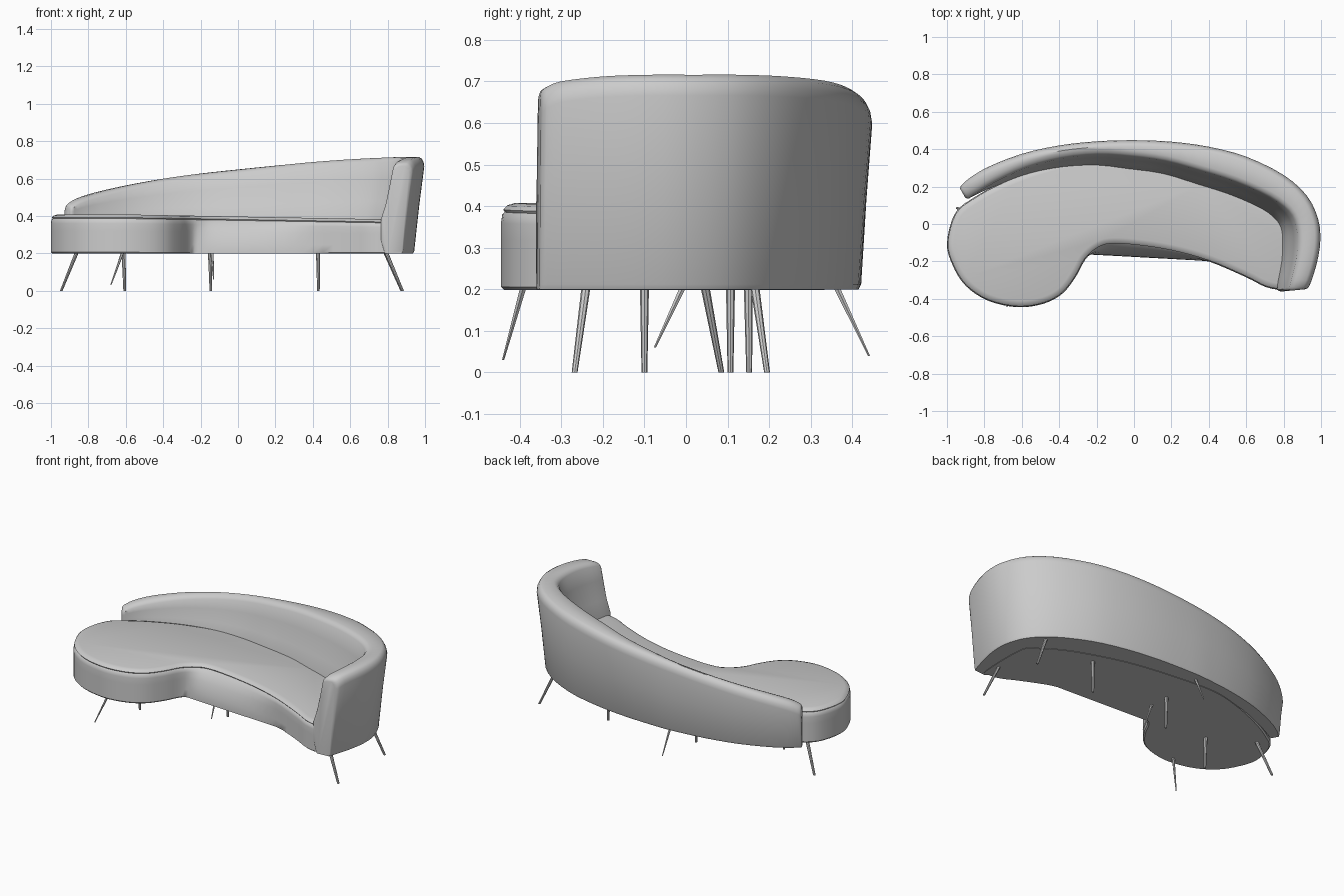
import bpy, bmesh, math
from mathutils import Vector

if "Cube" in bpy.data.objects:
    bpy.data.objects.remove(bpy.data.objects["Cube"])


def spline(pts, steps, closed=False):
    """Catmull-Rom interpolation of tuples of any length."""
    n, out = len(pts), []
    for i in range(n if closed else n - 1):
        idx = [(i + k) % n if closed else min(max(i + k, 0), n - 1) for k in (-1, 0, 1, 2)]
        a, b, c, d = (pts[j] for j in idx)
        for s in range(steps):
            t = s / steps
            out.append(tuple(0.5 * (2 * q + (r - p) * t + (2 * p - 5 * q + 4 * r - u) * t * t
                                    + (3 * q - p - 3 * r + u) * t ** 3)
                             for p, q, r, u in zip(a, b, c, d)))
    if not closed:
        out.append(pts[-1])
    return out


def loft(name, rings, angle=40):
    """Skin a list of closed rings and cap both ends."""
    bm = bmesh.new()
    vs = [[bm.verts.new(p) for p in r] for r in rings]
    for a, b in zip(vs, vs[1:]):
        for i in range(len(a)):
            j = (i + 1) % len(a)
            bm.faces.new((a[i], a[j], b[j], b[i]))
    bm.faces.new(vs[0][::-1])
    bm.faces.new(vs[-1])
    bmesh.ops.recalc_face_normals(bm, faces=bm.faces)
    mesh = bpy.data.meshes.new(name)
    bm.to_mesh(mesh)
    bm.free()
    ob = bpy.data.objects.new(name, mesh)
    bpy.context.collection.objects.link(ob)
    bpy.ops.object.select_all(action='DESELECT')
    ob.select_set(True)
    bpy.context.view_layer.objects.active = ob
    bpy.ops.object.shade_smooth_by_angle(angle=math.radians(angle))
    return ob


# Seat: kidney outline, stacked into layers with a seam near the top
outline = spline([(-1, -.1), (-.97, -.22), (-.9, -.33), (-.78, -.41), (-.62, -.445),
                  (-.48, -.425), (-.38, -.37), (-.31, -.28), (-.26, -.19), (-.2, -.135),
                  (-.13, -.11), (0, -.115), (.2, -.145), (.4, -.2), (.6, -.285), (.7, -.335),
                  (.78, -.35), (.83, -.32), (.83, 0), (.75, .08), (.6, .17), (.3, .27),
                  (0, .32), (-.3, .34), (-.5, .30), (-.7, .225), (-.85, .145), (-.955, .06)],
                 4, closed=True)


def seat_ring(z, inset, flare):
    ring, n = [], len(outline)
    for i, (x, y) in enumerate(outline):
        a, b = outline[i - 1], outline[(i + 1) % n]
        t = Vector((b[0] - a[0], b[1] - a[1])).normalized()
        px, py = x - t.y * inset, y + t.x * inset
        if -.3 < x < .5 and y < 0:      # concave front slopes out to a straighter base
            py += flare * (min(py, -.165 - .055 * (x + .2)) - py)
        tilt = -.018 * max(px + .6, 0) * (z - .2) / .2     # top falls gently to the right
        ring.append((px, py, z + tilt))
    return ring


loft("seat", [seat_ring(*l) for l in [(.198, .008, 1), (.206, 0, 1), (.25, 0, .95), (.32, 0, .6),
                                      (.36, 0, .25), (.38, .003, 0), (.386, .009, 0),
                                      (.392, .005, 0), (.402, .015, 0), (.408, .035, 0)]])

# Backrest: outer x, y, inner x, y, top height, inward lean at seat level
stations = spline([(-.925, .205, -.885, .135, .465, 0), (-.88, .245, -.84, .165, .492, .005),
                   (-.78, .305, -.74, .225, .525, .02), (-.6, .375, -.575, .30, .565, .035),
                   (-.4, .42, -.385, .35, .60, .05), (-.2, .442, -.195, .37, .627, .06),
                   (0, .448, -.015, .36, .648, .07), (.2, .44, .17, .335, .668, .07),
                   (.4, .413, .355, .285, .687, .075), (.6, .36, .545, .225, .702, .075),
                   (.8, .262, .725, .145, .712, .075), (.925, .15, .825, .07, .716, .08),
                   (.985, .025, .865, -.005, .716, .08), (.996, -.09, .875, -.095, .716, .08),
                   (.98, -.2, .865, -.2, .712, .075), (.95, -.3, .84, -.305, .70, .07),
                   (.935, -.335, .83, -.345, .685, .065)], 3)


def back_ring(s, shrink=0.0, slide=0.0):
    o, q = Vector(s[:2]), Vector(s[2:4])
    h, lean, w = s[4] - shrink, s[5], (q - o).length
    n = (q - o) / w
    along = Vector((-n.y, n.x)) * slide
    foot = (.055 + .05 * abs(n.x)) * (h - .2)
    zs = .385
    up = h - .025 - zs
    prof = [(foot + .006, .2), (foot, .212), (foot / 2, (h + .2) / 2), (0, h - .05),
            (.004, h - .028), (.014, h - .01), (.03, h), (w - .03, h - .002),
            (w - .012, h - .01), (w, h - .025), (w + .25 * lean, zs + up * .7),
            (w + .6 * lean, zs + up * .3), (w + lean, zs), (w + lean, .27),
            (w + lean * .7, .2)]
    mid = (w + lean) / 2
    k = 1 - shrink * 1.6 / w
    return [(*(o + n * (mid + (d - mid) * k) + along), z) for d, z in prof]


loft("backrest", [back_ring(stations[0], .016, -.012), back_ring(stations[0], .005, -.006)]
     + [back_ring(s) for s in stations]
     + [back_ring(stations[-1], .006, .008), back_ring(stations[-1], .018, .012)])


# Legs: slim tapered pegs, splayed at the ends
def leg(name, top, foot, r1, r2, sides=8):
    a, b = Vector(top), Vector(foot)
    rings = []
    for t in (0, .5, 1):
        c, r = a.lerp(b, t), r1 + (r2 - r1) * t
        rings.append([(c.x + r * math.cos(2 * math.pi * i / sides),
                       c.y + r * math.sin(2 * math.pi * i / sides), c.z) for i in range(sides)])
    loft(name, rings)


for name, (x1, y1), (x2, y2) in [("right_front_leg", (.79, -.24), (.88, -.268)),
                                 ("right_back_leg", (.785, .165), (.875, .195)),
                                 ("left_back_leg", (-.86, .045), (-.945, .085)),
                                 ("lobe_leg", (-.612, -.1), (-.606, -.1)),
                                 ("middle_leg", (-.15, .107), (-.145, .107)),
                                 ("right_middle_leg", (.428, .15), (.43, .152))]:
    leg(name, (x1, y1, .21), (x2, y2, 0), .011, .007)

# Finer outward legs that thin out before the floor
for name, top, foot in [("lobe_front_thin_leg", (-.615, -.39, .21), (-.68, -.44, .03)),
                        ("middle_front_thin_leg", (-.14, -.005, .21), (-.13, -.075, .06)),
                        ("middle_back_thin_leg", (-.15, .36, .21), (-.145, .44, .04))]:
    leg(name, top, foot, .009, .003, 6)
